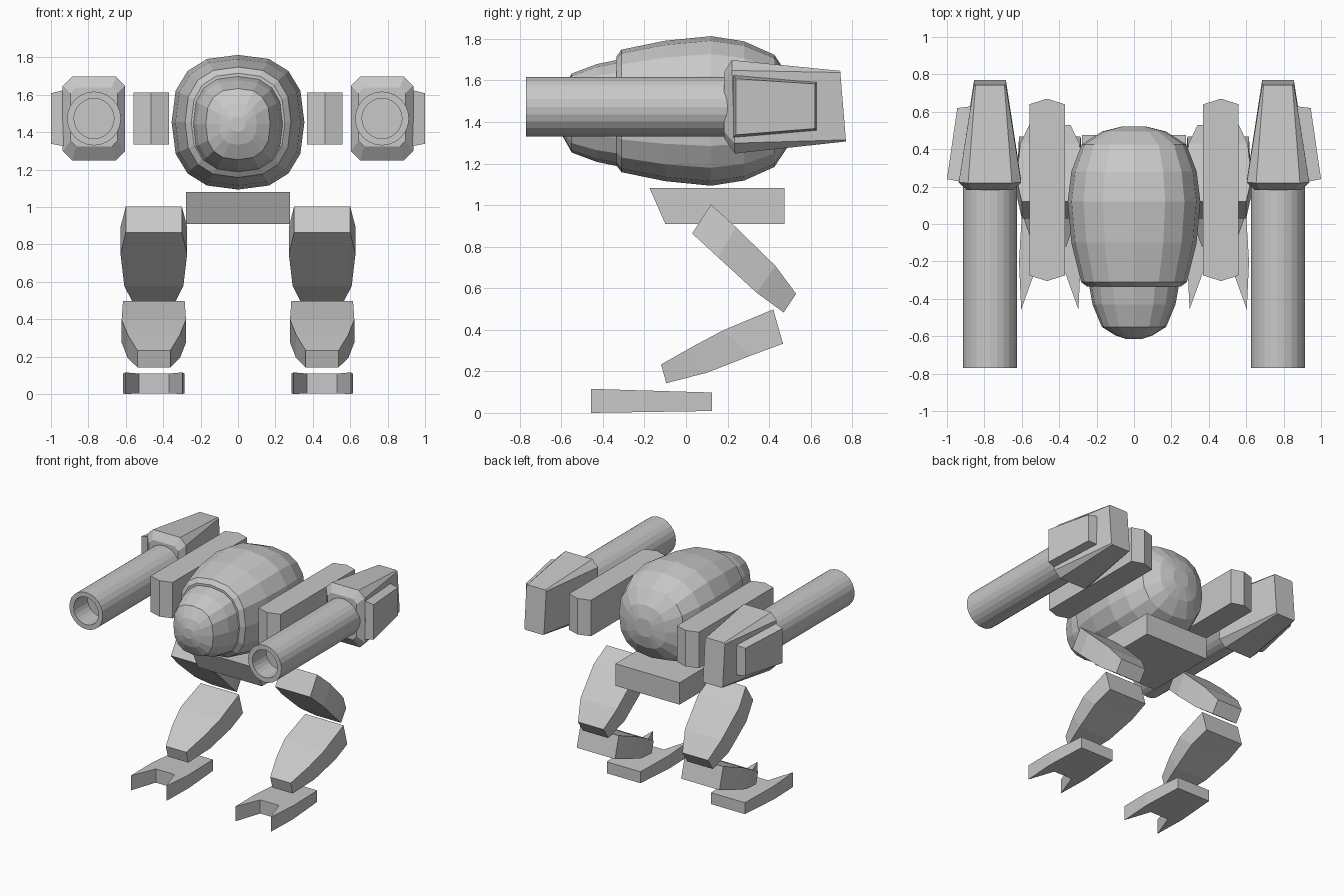
import bpy, bmesh, math

if "Cube" in bpy.data.objects:
    bpy.data.objects.remove(bpy.data.objects["Cube"])

grey = bpy.data.materials.new("mid grey")
grey.diffuse_color = (0.58, 0.58, 0.58, 1)
grey.use_nodes = True
grey.node_tree.nodes["Principled BSDF"].inputs["Base Color"].default_value = grey.diffuse_color


def loft(name, rings, sx=1, cap=True, closed=False):
    """Join equal-length rings of points; sx = -1 mirrors in x."""
    bm = bmesh.new()
    vs = [[bm.verts.new((x * sx, y, z)) for x, y, z in r] for r in rings]
    n = len(vs[0])
    pairs = list(zip(vs, vs[1:])) + ([(vs[-1], vs[0])] if closed else [])
    for a, b in pairs:
        for i in range(n):
            j = (i + 1) % n
            bm.faces.new((a[i], a[j], b[j], b[i]))
    if cap and not closed:
        bm.faces.new(vs[0])
        bm.faces.new(vs[-1])
    bmesh.ops.remove_doubles(bm, verts=bm.verts, dist=1e-5)
    bmesh.ops.recalc_face_normals(bm, faces=bm.faces)
    me = bpy.data.meshes.new(name)
    bm.to_mesh(me)
    bm.free()
    me.materials.append(grey)
    ob = bpy.data.objects.new(name, me)
    bpy.context.collection.objects.link(ob)
    return ob


def oval(y, rx, rz, cz=1.46, n=16, p=2.53, cx=0):
    """Squarish oval ring facing y."""
    out = []
    for i in range(n):
        a = 2 * math.pi * i / n
        c, s = math.cos(a), math.sin(a)
        out.append((cx + rx * math.copysign(abs(c) ** (2 / p), c), y,
                    cz + rz * math.copysign(abs(s) ** (2 / p), s)))
    return out


def octagon(cx, hx, z0, z1, y0, y1, ch):
    """Box section with cut corners; y runs from y0 (bottom) to y1 (top)."""
    pts = [(hx - ch, z0), (hx, z0 + ch), (hx, z1 - ch), (hx - ch, z1),
           (ch - hx, z1), (-hx, z1 - ch), (-hx, z0 + ch), (ch - hx, z0)]
    return [(cx + x, y0 + (y1 - y0) * (z - z0) / (z1 - z0), z) for x, z in pts]


def limb(name, stations, cx, sx):
    """Leg segment from (top y, top z, bottom y, bottom z, half width)."""
    loft(name, [[(cx - w, ty, tz), (cx + w, ty, tz), (cx + w, by, bz), (cx - w, by, bz)]
                for ty, tz, by, bz, w in stations], sx)


# Rounded hull with a stepped nose
hull = [(0.52, 0.07, 0.07), (0.495, 0.17, 0.165), (0.425, 0.28, 0.27),
        (0.28, 0.335, 0.335), (0.12, 0.355, 0.36), (-0.1, 0.335, 0.338),
        (-0.31, 0.283, 0.295), (-0.335, 0.25, 0.262)]
loft("hull", [oval(*r) for r in hull])
nose = [(-0.30, 0.245, 0.262), (-0.43, 0.222, 0.235), (-0.55, 0.172, 0.19),
        (-0.595, 0.10, 0.11), (-0.615, 0.04, 0.04)]
loft("nose", [oval(y, a, b, 1.45) for y, a, b in nose])

# Hip block with a slanted front
loft("hip", [[(x, -0.175, 1.088), (x, 0.475, 1.088), (x, 0.475, 0.917), (x, -0.1, 0.917)]
             for x in (-0.277, 0.277)])

for side, sx in (("right", -1), ("left", 1)):
    # Shoulder pod: long block with pointed ends
    outline = [(0.37, 0.64), (0.465, 0.67), (0.56, 0.64),
               (0.56, -0.275), (0.465, -0.305), (0.37, -0.275)]
    loft(side + "_shoulder_pod", [[(x, y, z) for x, y in outline] for z in (1.34, 1.62)], sx)

    # Arm housing tapering to the back
    loft(side + "_arm_housing", [
        octagon(0.77, 0.125, 1.33, 1.645, 0.183, 0.183, 0.03),
        octagon(0.77, 0.167, 1.255, 1.705, 0.235, 0.22, 0.05),
        octagon(0.77, 0.085, 1.313, 1.653, 0.77, 0.742, 0.008)], sx)

    # Outer armour plate on the arm
    loft(side + "_arm_plate", [
        [(0.92, 0.225, 1.33), (1.0, 0.24, 1.345), (1.0, 0.24, 1.615), (0.92, 0.225, 1.635)],
        [(0.86, 0.63, 1.365), (0.945, 0.62, 1.375), (0.945, 0.62, 1.59), (0.86, 0.63, 1.60)]], sx)

    # Hollow gun barrel
    tube = [(0.2, 0.144), (-0.77, 0.144), (-0.77, 0.107), (-0.6, 0.107)]
    barrel = loft(side + "_gun_barrel",
                  [oval(y, r, r, 1.48, 24, 2, 0.77) for y, r in tube], sx)
    for f in barrel.data.polygons:
        f.use_smooth = False

    # Thigh, shin and notched foot
    limb(side + "_thigh", [(0.12, 1.01, 0.03, 0.87, 0.15), (0.24, 0.90, 0.155, 0.755, 0.178),
                           (0.43, 0.715, 0.34, 0.585, 0.158), (0.53, 0.58, 0.47, 0.49, 0.11)],
         0.45, sx)
    limb(side + "_shin", [(0.42, 0.505, 0.467, 0.34, 0.165), (0.18, 0.405, 0.31, 0.282, 0.172),
                          (0.03, 0.325, 0.1, 0.2, 0.14), (-0.12, 0.24, -0.095, 0.15, 0.088)],
         0.45, sx)
    foot = [(-0.145, 0.125), (0.145, 0.125), (0.165, -0.2), (0.153, -0.457), (0.08, -0.255),
            (-0.08, -0.255), (-0.153, -0.457), (-0.165, -0.2)]
    loft(side + "_foot", [
        [(0.45 + x, y, 0.016 + 0.026 * (y - 0.125) * 0.6) for x, y in foot],
        [(0.45 + x, y, 0.105 - 0.03 * (y - 0.125)) for x, y in foot]], sx)

# Rest the feet on the ground
low = min(v.co.z for o in bpy.data.objects for v in o.data.vertices)
for o in bpy.data.objects:
    for v in o.data.vertices:
        v.co.z -= low
